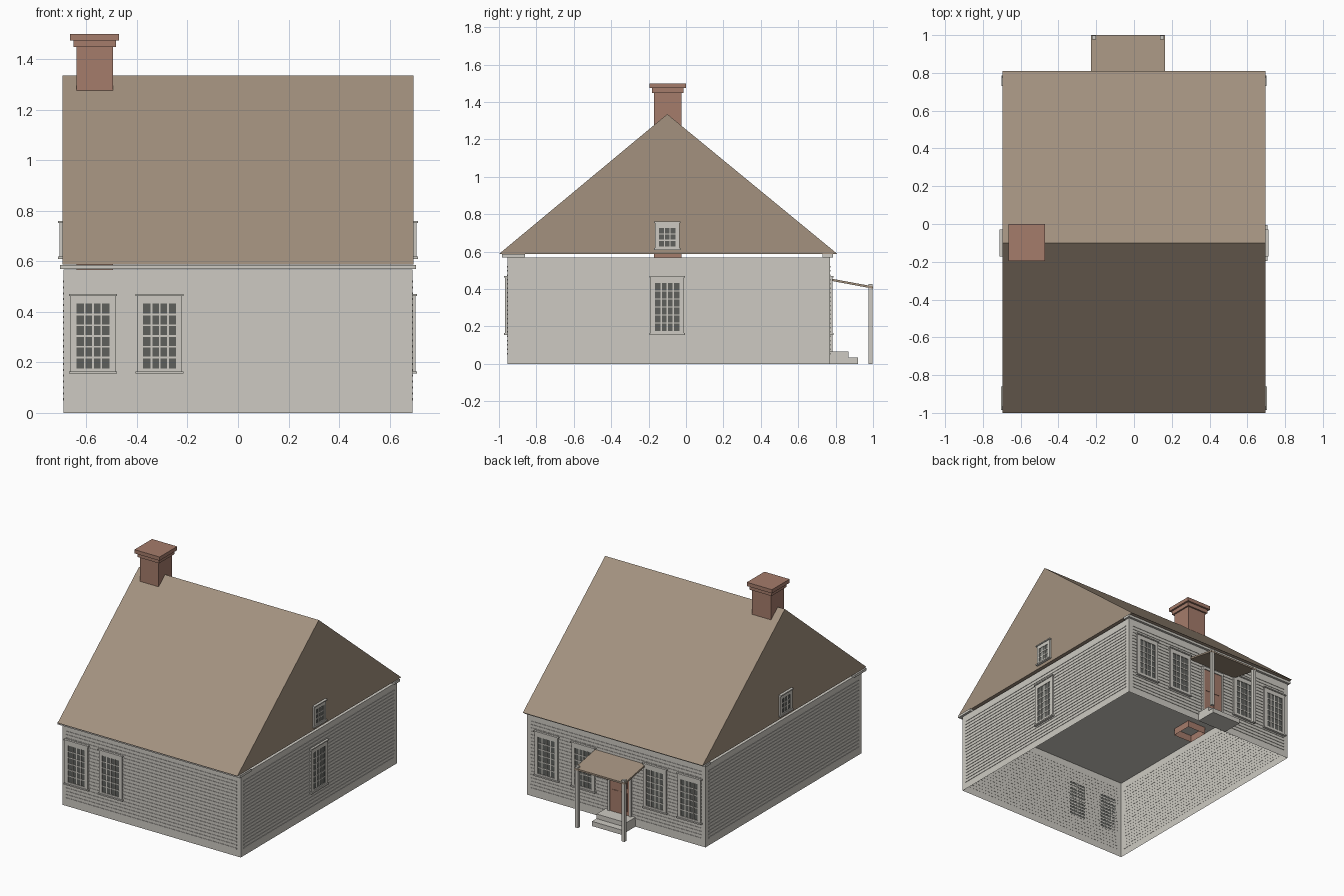
import bpy, bmesh
from math import radians
from mathutils import Matrix, Vector

if "Cube" in bpy.data.objects:
    bpy.data.objects.remove(bpy.data.objects["Cube"])


def make_material(name, rgb):
    m = bpy.data.materials.new(name)
    m.use_nodes = True
    m.diffuse_color = (*rgb, 1)
    m.node_tree.nodes["Principled BSDF"].inputs["Base Color"].default_value = (*rgb, 1)
    return m


PAINT = make_material("pale_paint", (0.61, 0.59, 0.54))
ROOF = make_material("brown_shingle", (0.366, 0.285, 0.212))
BRICK = make_material("red_brick", (0.376, 0.2, 0.147))
GLASS = make_material("dark_glass", (0.112, 0.117, 0.107))


def finish(name, bm, mat, matrix=Matrix()):
    bmesh.ops.recalc_face_normals(bm, faces=bm.faces)
    mesh = bpy.data.meshes.new(name)
    bm.to_mesh(mesh)
    bm.free()
    mesh.materials.append(mat)
    ob = bpy.data.objects.new(name, mesh)
    ob.matrix_world = matrix
    bpy.context.collection.objects.link(ob)
    return ob


def add_box(bm, x0, x1, y0, y1, z0, z1):
    size = Matrix.Diagonal((x1 - x0, y1 - y0, z1 - z0, 1))
    mid = Matrix.Translation(((x0 + x1) / 2, (y0 + y1) / 2, (z0 + z1) / 2))
    return bmesh.ops.create_cube(bm, size=1, matrix=mid @ size)["verts"]


def boxes(name, mat, items, matrix=Matrix()):
    bm = bmesh.new()
    for b in items:
        add_box(bm, *b)
    return finish(name, bm, mat, matrix)


def prism(name, mat, profile, x0, x1):
    """Extrude a (y, z) profile along x."""
    bm = bmesh.new()
    face = bm.faces.new([bm.verts.new((x0, y, z)) for y, z in profile])
    ext = bmesh.ops.extrude_face_region(bm, geom=[face])["geom"]
    bmesh.ops.translate(bm, vec=(x1 - x0, 0, 0),
                        verts=[v for v in ext if isinstance(v, bmesh.types.BMVert)])
    return finish(name, bm, mat)


def on_wall(x, y, turn):
    """Wall frame: local x runs along the wall, local -y points outward."""
    return Matrix.Translation((x, y, 0)) @ Matrix.Rotation(radians(turn), 4, "Z")


HX, FRONT, BACK, MID = 0.69, -0.955, 0.77, -0.0925
DOOR_X = -0.032

# Wall shell, open underneath
bm = bmesh.new()
add_box(bm, -HX, HX, FRONT, BACK, 0, 0.568)
bm.normal_update()
bmesh.ops.delete(bm, geom=[f for f in bm.faces if f.normal.z < -0.5], context="FACES_ONLY")
finish("walls", bm, PAINT)

# Clapboard strips on all four walls
for name, frame, half in (("front", on_wall(0, FRONT, 0), 0.66),
                          ("back", on_wall(0, BACK, 180), 0.66),
                          ("left", on_wall(HX, MID, 90), 0.83),
                          ("right", on_wall(-HX, MID, -90), 0.83)):
    rows = [0.054 + 0.0233 * i for i in range(21)]
    boxes(name + "_siding", PAINT,
          [(-half, half, -0.003, 0.001, z - 0.004, z + 0.004) for z in rows], frame)

# Main roof and eave trim
prism("roof", ROOF, [(-1, 0.587), (0.81, 0.587), (-0.1, 1.335)], -0.695, 0.695)
boxes("eave_trim", PAINT, [(-0.705, 0.705, -0.985, -0.86, 0.569, 0.586),
                           (-0.702, 0.702, 0.73, 0.785, 0.569, 0.586)])

# Chimney with a hollow flue and stepped cap
CX, CY = -0.567, -0.098
bm = bmesh.new()
add_box(bm, CX - 0.073, CX + 0.073, CY - 0.073, CY + 0.073, 0.52, 1.45)
bm.normal_update()
flue = [f for f in bm.faces if f.normal.z < -0.5]
bmesh.ops.inset_region(bm, faces=flue, thickness=0.045)
bmesh.ops.translate(bm, verts=flue[0].verts, vec=(0, 0, 0.8))
finish("chimney_shaft", bm, BRICK)
boxes("chimney_cap", BRICK, [
    (CX - r, CX + r, CY - r, CY + r, z0, z1)
    for r, z0, z1 in ((0.084, 1.447, 1.474), (0.097, 1.474, 1.5))])


def window(name, frame, width, z0, z1, border, cols, rows):
    h = width / 2
    g = h - border                       # half width of the glazing
    b, t = z0 + border * 0.75, z1 - border * 1.5
    boxes(name + "_glass", GLASS, [(-g, g, -0.007, 0, b, t)], frame)
    parts = [(-h, -g, -0.012, 0, z0, z1), (g, h, -0.012, 0, z0, z1),
             (-g, g, -0.012, 0, z0, b), (-g, g, -0.012, 0, t, z1),
             (-h - 0.006, h + 0.006, -0.018, 0, z1 - 0.006, z1 + 0.002),
             (-h - 0.006, h + 0.006, -0.018, 0, z0 - 0.003, z0 + 0.006)]
    bar = 0.0035
    for i in range(1, cols):
        x = -g + 2 * g * i / cols
        parts.append((x - bar, x + bar, -0.01, 0, b, t))
    for i in range(1, rows):
        z = b + (t - b) * i / rows
        parts.append((-g, g, -0.0098, 0, z - bar, z + bar))
    boxes(name + "_frame", PAINT, parts, frame)


# Tall windows: two in front, four behind, one on the left gable end
tall = [("front_window", on_wall(x, FRONT, 0)) for x in (-0.574, -0.31)]
tall += [("back_window", on_wall(x, BACK, 180)) for x in (-0.57, -0.305, 0.25, 0.535)]
tall.append(("left_window", on_wall(HX, -0.1, 90)))
for name, frame in tall:
    window(name, frame, 0.178, 0.158, 0.468, 0.024, 4, 6)

# Small attic windows in both gables
for name, x, turn in (("left_attic_window", 0.695, 90), ("right_attic_window", -0.695, -90)):
    window(name, on_wall(x, -0.1, turn), 0.13, 0.612, 0.758, 0.021, 3, 3)

# Back door with panels and casing
frame = on_wall(DOOR_X, BACK, 180)
boxes("door", BRICK, [(-0.075, 0.075, -0.008, 0, 0.065, 0.41)]
      + [(s * 0.034 - 0.025, s * 0.034 + 0.025, -0.011, 0, z, z + 0.13)
         for s in (-1, 1) for z in (0.09, 0.25)], frame)
boxes("door_casing", PAINT, [(-0.09, -0.075, -0.014, 0, 0, 0.43),
                             (0.075, 0.09, -0.014, 0, 0, 0.43),
                             (-0.09, 0.09, -0.014, 0, 0.41, 0.43)], frame)

# Porch roof, posts and steps
prism("porch_roof", ROOF, [(0.768, 0.445), (0.768, 0.457), (1.0, 0.414), (1.0, 0.402)],
      DOOR_X - 0.195, DOOR_X + 0.195)
boxes("porch_posts", PAINT, [(DOOR_X + s * 0.18 - 0.011, DOOR_X + s * 0.18 + 0.011,
                              0.976, 0.998, 0, 0.428) for s in (-1, 1)])
boxes("porch_steps", PAINT, [(DOOR_X - 0.115, DOOR_X + 0.115, BACK, 0.87, 0, 0.065),
                             (DOOR_X - 0.115, DOOR_X + 0.115, 0.87, 0.92, 0, 0.033)])
